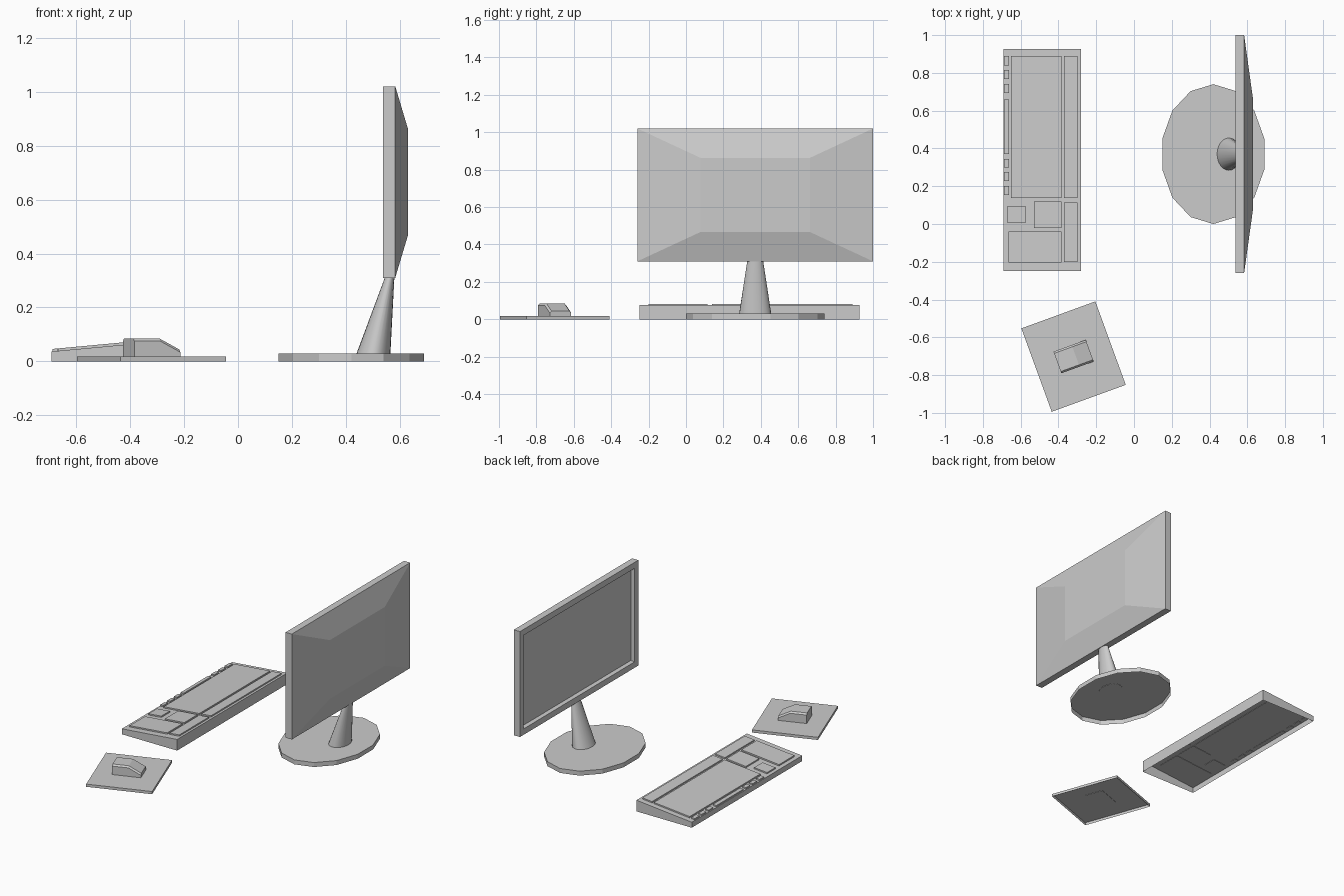
import bpy, bmesh, math
from mathutils import Matrix, Vector

old = bpy.data.objects.get("Cube")
if old:
    bpy.data.objects.remove(old, do_unlink=True)

grey = bpy.data.materials.new("plain grey")
grey.use_nodes = True
grey.diffuse_color = (0.6, 0.6, 0.6, 1)
grey.node_tree.nodes["Principled BSDF"].inputs["Base Color"].default_value = (0.6, 0.6, 0.6, 1)


def finish(name, bm):
    bmesh.ops.recalc_face_normals(bm, faces=bm.faces)
    mesh = bpy.data.meshes.new(name)
    bm.to_mesh(mesh)
    bm.free()
    mesh.materials.append(grey)
    obj = bpy.data.objects.new(name, mesh)
    bpy.context.collection.objects.link(obj)
    return obj


def loft(name, rings, cap_start=True, cap_end=True):
    """Bridge equal-length closed rings of points."""
    bm = bmesh.new()
    loops = [[bm.verts.new(p) for p in ring] for ring in rings]
    n = len(loops[0])
    for a, b in zip(loops, loops[1:]):
        for i in range(n):
            j = (i + 1) % n
            bm.faces.new((a[i], a[j], b[j], b[i]))
    if cap_start:
        bm.faces.new(loops[0])
    if cap_end:
        bm.faces.new(loops[-1])
    return finish(name, bm)


def ellipse(cx, cy, rx, ry, z, n):
    angles = [math.pi / 2 + 2 * math.pi * i / n for i in range(n)]
    return [(cx + rx * math.cos(a), cy + ry * math.sin(a), z) for a in angles]


def rect(x0, x1, y0, y1, height):
    """Rectangle in plan, with its height given as a function of x."""
    return [(x, y, height(x)) for x, y in ((x0, y0), (x1, y0), (x1, y1), (x0, y1))]


def upright(x, half_w, half_h, cz=0.665, cy=0.37):
    """Rectangle facing along x."""
    return [(x, cy + sy * half_w, cz + sz * half_h)
            for sy, sz in ((-1, -1), (1, -1), (1, 1), (-1, 1))]


# Monitor: recessed screen, frame and tapered back in one shell
loft("monitor", [
    upright(0.562, 0.585, 0.31),
    upright(0.537, 0.59, 0.315),
    upright(0.537, 0.63, 0.355),
    upright(0.583, 0.63, 0.355),
    upright(0.63, 0.292, 0.198),
])

# Stand: faceted hollow foot and leaning tapered neck
loft("stand_base", [ellipse(0.42, 0.37, 0.277, 0.37, z, 14) for z in (0, 0.03)],
     cap_start=False)
neck = loft("stand_neck", [ellipse(0.502, 0.37, 0.063, 0.086, 0.028, 24),
                           ellipse(0.563, 0.37, 0.017, 0.042, 0.315, 24)])
for face in neck.data.polygons:
    face.use_smooth = len(face.vertices) == 4


# Keyboard: sloped hollow case with raised key blocks
def slope(x):
    return 0.037 + (x + 0.69) * 0.093


case = (-0.692, -0.28, -0.248, 0.927)
loft("keyboard_case", [rect(*case, lambda x: 0), rect(*case, slope)], cap_start=False)

blocks = {
    "main_keys": (-0.65, -0.385, 0.138, 0.89),
    "function_keys": (-0.37, -0.298, 0.138, 0.89),
    "function_keys_end": (-0.37, -0.298, -0.2, 0.115),
    "navigation_keys": (-0.53, -0.385, -0.022, 0.12),
    "arrow_keys": (-0.67, -0.575, 0.005, 0.095),
    "number_keys": (-0.665, -0.385, -0.203, -0.04),
}
bottom_row = [(0.84, 0.89), (0.768, 0.816), (0.694, 0.742), (0.37, 0.66),
              (0.3, 0.345), (0.228, 0.275), (0.153, 0.2)]
for i, (y0, y1) in enumerate(bottom_row):
    blocks["space_bar" if i == 3 else f"bottom_key_{i}"] = (-0.688, -0.663, y0, y1)
for name, area in blocks.items():
    loft(name, [rect(*area, lambda x: slope(x) - 0.002),
                rect(*area, lambda x: slope(x) + 0.009)])

# Mouse pad and mouse, both turned on the desk
turn = Matrix.Translation((-0.32, -0.702, 0)) @ Matrix.Rotation(math.radians(20), 4, "Z")
pad = (-0.2085, 0.2085, -0.235, 0.235)
pad_obj = loft("mouse_pad", [rect(*pad, lambda x: z) for z in (0, 0.018)], cap_start=False)
pad_obj.data.transform(turn)


def mouse_ring(y, drop):
    """Side profile: flat palm rest, then a slope down to the nose."""
    profile = ((-0.091, 0.016), (-0.091, 0.085 - drop), (0.012, 0.085 - drop),
               (0.091, 0.044 - drop), (0.091, 0.016))
    return [(x, y, z) for x, z in profile]


mouse = loft("mouse", [mouse_ring(-0.061, 0.01), mouse_ring(-0.051, 0),
                       mouse_ring(0.051, 0), mouse_ring(0.061, 0.01)])
mouse.data.transform(turn)
